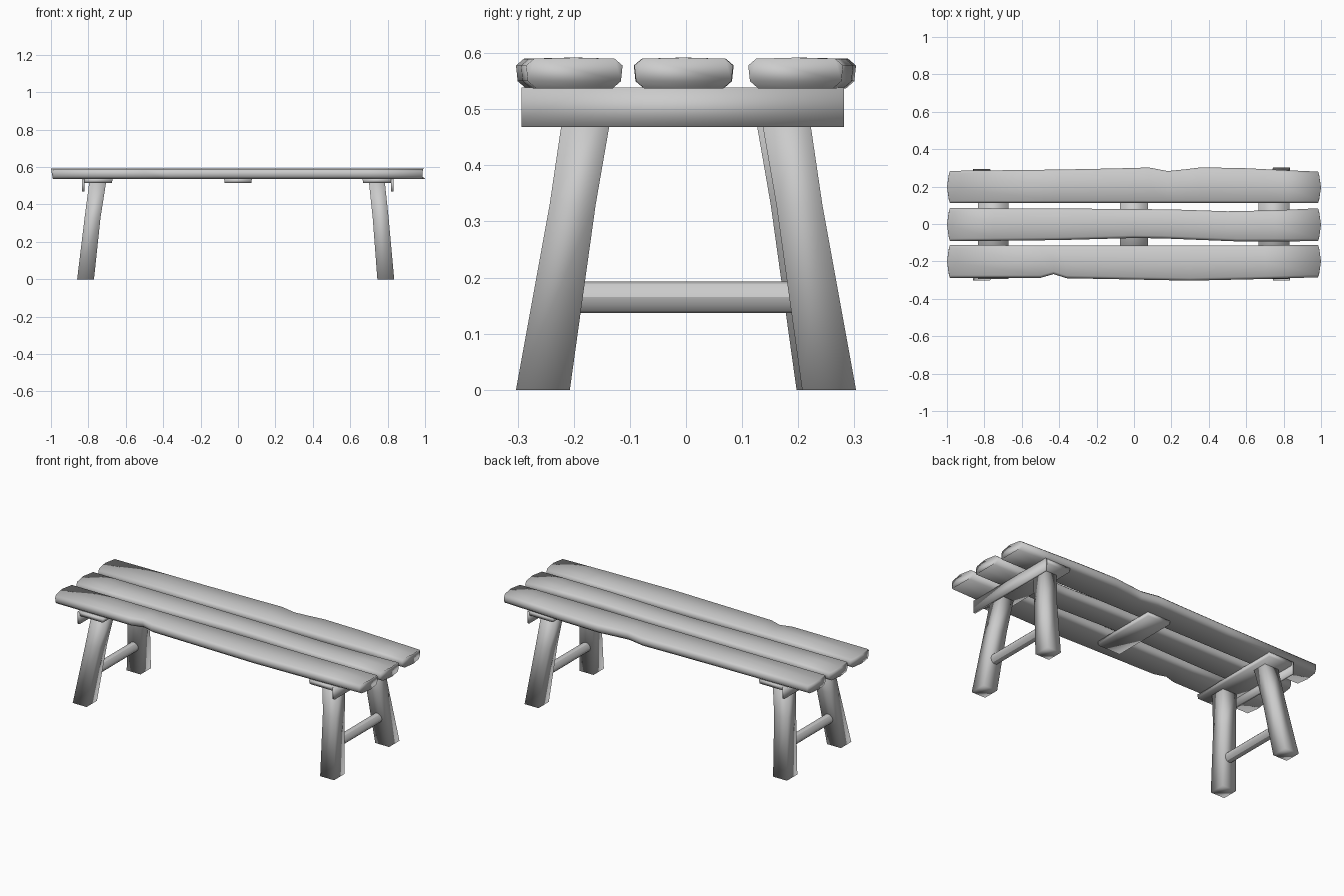
import bpy

if "Cube" in bpy.data.objects:
    bpy.data.objects.remove(bpy.data.objects["Cube"])


def make(name, verts, faces):
    me = bpy.data.meshes.new(name)
    me.from_pydata(verts, [], faces)
    me.polygons.foreach_set("use_smooth", [True] * len(faces))
    ob = bpy.data.objects.new(name, me)
    bpy.context.collection.objects.link(ob)
    return ob


def loft(name, rings):
    """Join equal-length rings of points into a capped solid."""
    n = len(rings[0])
    verts = [p for r in rings for p in r]
    faces = [(i * n + j, i * n + (j + 1) % n, (i + 1) * n + (j + 1) % n, (i + 1) * n + j)
             for i in range(len(rings) - 1) for j in range(n)]
    faces.append(tuple(reversed(range(n))))
    faces.append(tuple(range(len(verts) - n, len(verts))))
    ob = make(name, verts, faces)
    # consistent outward normals
    import bmesh
    bm = bmesh.new()
    bm.from_mesh(ob.data)
    bmesh.ops.recalc_face_normals(bm, faces=bm.faces)
    bm.to_mesh(ob.data)
    bm.free()
    return ob


def rect(x0, x1, y0, y1, z):
    return [(x0, y0, z), (x1, y0, z), (x1, y1, z), (x0, y1, z)]


def lerp_profile(prof, x):
    for (xa, ya), (xb, yb) in zip(prof, prof[1:]):
        if x <= xb:
            return ya + (yb - ya) * (x - xa) / (xb - xa)
    return prof[-1][1]


# Seat planks: chamfered section swept between two wavy edges
Z0, Z1 = 0.537, 0.592


def plank(name, low, high):
    xs = sorted({x for x, _ in low + high})
    rings = []
    for x in xs:
        a, b = lerp_profile(low, x), lerp_profile(high, x)
        m = (a + b) / 2
        sec = [(a + .018, Z0), (m, Z0), (b - .018, Z0), (b - .003, Z0 + .013), (b, Z1 - .014),
               (b - .014, Z1 - .002), (m, Z1), (a + .014, Z1 - .002), (a, Z1 - .014), (a + .003, Z0 + .013)]
        ring = []
        for y, z in sec:
            t = (y - m) / (b - a) * 2
            px = x - .016 * t * t * (1 if x > 0 else -1) if abs(x) == 1 else x
            ring.append((px, y, z))
        rings.append(ring)
    loft(name, rings)


plank("front_plank",
      [(-1, -.288), (-.5, -.288), (-.43, -.268), (-.36, -.29), (-.1, -.295), (.3, -.303), (.7, -.294), (1, -.285)],
      [(-1, -.113), (0, -.115), (1, -.113)])
plank("middle_plank",
      [(-1, -.092), (-.75, -.09), (-.4, -.086), (0, -.075), (.15, -.077), (.55, -.093), (1, -.092)],
      [(-1, .085), (-.4, .083), (.2, .078), (.5, .068), (.75, .073), (1, .084)])
plank("back_plank",
      [(-1, .111), (0, .112), (1, .111)],
      [(-1, .284), (-.4, .291), (-.1, .297), (.08, .302), (.18, .283), (.28, .293), (.36, .303), (.6, .298),
       (.8, .288), (1, .28)])

# Support plates with outer flanges, plus a shorter middle plate
ends = [("left", -1, -.835, -.67), ("right", 1, .665, .832)]
for name, s, x0, x1 in ends:
    loft(name + "_support_plate", [rect(x0 + .004, x1 - .004, -.29, .28, .515), rect(x0, x1, -.293, .282, Z0 + .002)])
    f0, f1 = (x0, x0 + .013) if s < 0 else (x1 - .013, x1)
    loft(name + "_support_flange", [rect(f0, f1, -.293, .282, .468), rect(f0, f1, -.293, .282, Z0)])
loft("middle_support_plate", [rect(-.071, .071, -.2, .2, .515), rect(-.075, .075, -.2, .2, Z0 + .002)])

# Splayed square legs with a slight bend: (z, outer x, inner x, outer y, inner y)
leg_x = {"left": [(0, -.86, -.77), (.33, -.82, -.735), (.52, -.795, -.705)],
         "right": [(0, .745, .835), (.33, .72, .805), (.52, .70, .785)]}
leg_y = [(.303, .207), (.243, .161), (.215, .128)]
for side, stations in leg_x.items():
    for part, sy in (("front", -1), ("back", 1)):
        k = -.01 if (side, part) == ("left", "back") else 0
        loft(f"{side}_{part}_leg",
             [rect(x0, x1, *sorted((sy * yo + k, sy * yi + k)), z)
              for (z, x0, x1), (yo, yi) in zip(stations, leg_y)])

# Round stretchers between each pair of legs
for side, x in (("left", -.796), ("right", .777)):
    bpy.ops.mesh.primitive_cylinder_add(vertices=12, radius=.028, depth=.42,
                                        location=(x, 0, .165), rotation=(1.5708, 0, 0))
    ob = bpy.context.object
    ob.name = side + "_stretcher"
    bpy.ops.object.shade_smooth_by_angle()
